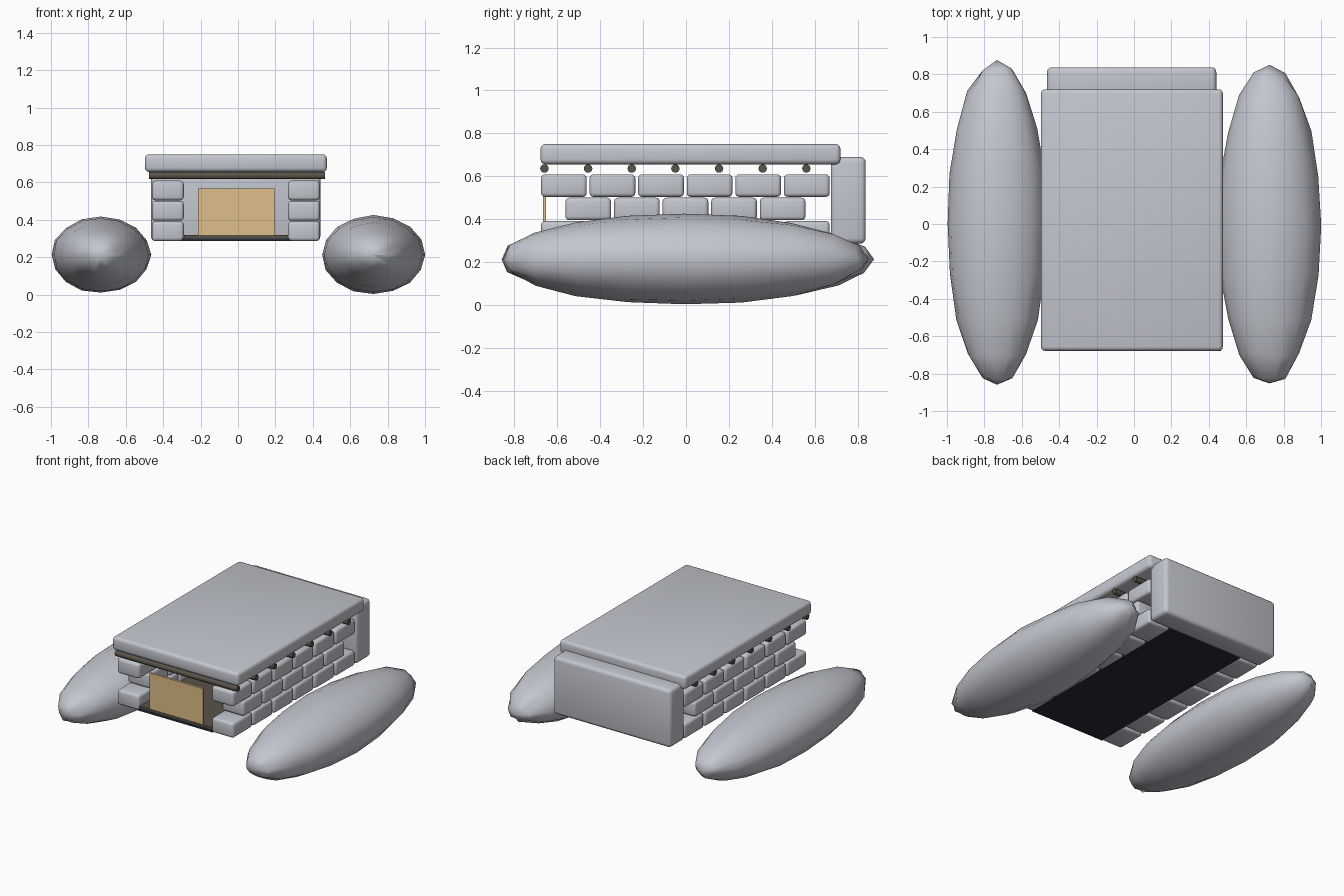
import bpy, bmesh, math, random
from mathutils import Vector, Matrix

if "Cube" in bpy.data.objects:
    bpy.data.objects.remove(bpy.data.objects["Cube"])

random.seed(4)


def material(name, rgb):
    m = bpy.data.materials.new(name)
    m.diffuse_color = (*rgb, 1)
    m.use_nodes = True
    m.node_tree.nodes["Principled BSDF"].inputs["Base Color"].default_value = m.diffuse_color
    return m


SNOW = material("packed_snow", (0.55, 0.57, 0.62))
WOOD = material("dark_wood", (0.10, 0.085, 0.065))
TAN = material("tan_cloth", (0.74, 0.52, 0.25))
NAVY = material("navy_mat", (0.018, 0.025, 0.042))


def finish(name, bm, mat, smooth=None):
    bmesh.ops.recalc_face_normals(bm, faces=bm.faces)
    me = bpy.data.meshes.new(name)
    bm.to_mesh(me)
    bm.free()
    me.materials.append(mat)
    ob = bpy.data.objects.new(name, me)
    bpy.context.collection.objects.link(ob)
    if smooth:
        bpy.ops.object.select_all(action='DESELECT')
        ob.select_set(True)
        bpy.context.view_layer.objects.active = ob
        bpy.ops.object.shade_smooth_by_angle(angle=math.radians(smooth))
    return ob


def box(name, x, y, z, mat, bevel=0.0):
    """Box from (min, max) ranges, with optional rounded edges."""
    bm = bmesh.new()
    bmesh.ops.create_cube(bm, size=1)
    for v in bm.verts:
        v.co = Vector(r[0] if c < 0 else r[1] for r, c in zip((x, y, z), v.co))
    if bevel:
        bmesh.ops.bevel(bm, geom=bm.edges[:], offset=bevel, segments=3,
                        profile=0.5, affect='EDGES')
    return finish(name, bm, mat, 40 if bevel else None)


def pole(name, x0, x1, y, z, radius):
    bm = bmesh.new()
    bmesh.ops.create_cone(bm, cap_ends=True, segments=10, radius1=radius,
                          radius2=radius, depth=x1 - x0)
    bm.transform(Matrix.Translation(((x0 + x1) / 2, y, z)) @ Matrix.Rotation(math.pi / 2, 4, 'Y'))
    return finish(name, bm, WOOD, 50)


def drift(name, centre, half):
    """Long faceted snow bank, poles along y, slightly irregular."""
    bm = bmesh.new()
    bmesh.ops.create_uvsphere(bm, u_segments=16, v_segments=10, radius=1)
    bm.transform(Matrix.Rotation(math.pi / 2, 4, 'X'))
    for v in bm.verts:
        wobble = 1 + random.uniform(-0.015, 0.015)
        v.co = Vector(c + h * p * wobble for c, h, p in zip(centre, half, v.co))
        v.co.z = max(v.co.z, 0.0)
    return finish(name, bm, SNOW, 60)


# Snow banks on both sides
drift("left_snow_bank", (-0.733, 0.0, 0.213), (0.267, 0.866, 0.205))
drift("right_snow_bank", (0.724, -0.008, 0.213), (0.274, 0.852, 0.21))

# Side walls: three staggered courses of snow bricks
PITCH, LENGTH = 0.2265, 0.213
for side, x in (("left", (-0.46, -0.29)), ("right", (0.267, 0.437))):
    for row in range(3):
        odd = row % 2
        z0 = 0.286 + 0.109 * row
        for i in range(5 if odd else 6):
            y0 = (-0.562 if odd else -0.676) + PITCH * i
            box(f"{side}_brick_{row}_{i}", x, (y0, y0 + LENGTH),
                (z0, z0 + 0.105), SNOW, 0.018)

# Back wall and roof slab
box("back_wall", (-0.465, 0.44), (0.675, 0.838), (0.286, 0.69), SNOW, 0.025)
box("roof_slab", (-0.498, 0.475), (-0.678, 0.72), (0.656, 0.75), SNOW, 0.022)

# Roof poles
for i in range(7):
    pole(f"roof_pole_{i}", -0.475, 0.465, -0.66 + 0.2035 * i, 0.636, 0.02)

# Floor boards over a dark ground mat
box("ground_mat", (-0.30, 0.275), (-0.672, 0.68), (0.286, 0.301), NAVY)
box("floor_boards", (-0.29, 0.268), (-0.67, 0.68), (0.301, 0.318), WOOD)

# Door curtain
box("door_curtain", (-0.215, 0.196), (-0.667, -0.652), (0.316, 0.568), TAN)
